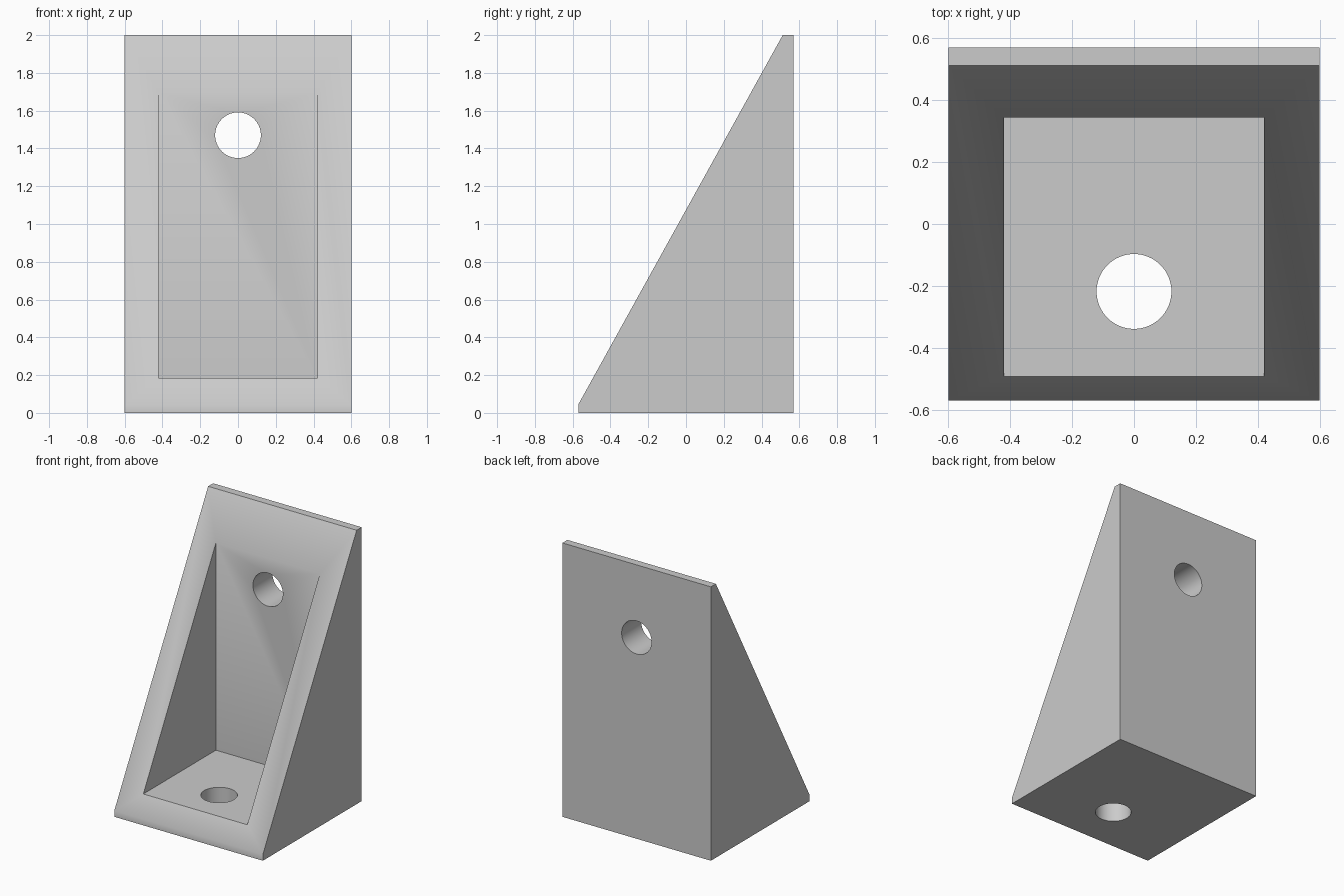
import bpy
import bmesh
from math import radians

cube = bpy.data.objects.get("Cube")
if cube:
    bpy.data.objects.remove(cube, do_unlink=True)

HALF_WIDTH, BACK, FRONT, HEIGHT = 0.60, 0.57, -0.57, 2.0

grey = bpy.data.materials.new("plain grey")
grey.use_nodes = True
colour = (0.6, 0.6, 0.6, 1)
grey.diffuse_color = colour
grey.node_tree.nodes["Principled BSDF"].inputs["Base Color"].default_value = colour


def extrude_profile(name, profile, half_width):
    """Extrude a side profile of (y, z) points symmetrically along x."""
    bm = bmesh.new()
    face = bm.faces.new([bm.verts.new((-half_width, y, z)) for y, z in profile])
    side = bmesh.ops.extrude_face_region(bm, geom=[face])["geom"]
    moved = [v for v in side if isinstance(v, bmesh.types.BMVert)]
    bmesh.ops.translate(bm, verts=moved, vec=(2 * half_width, 0, 0))
    bmesh.ops.recalc_face_normals(bm, faces=bm.faces)
    mesh = bpy.data.meshes.new(name)
    bm.to_mesh(mesh)
    bm.free()
    mesh.materials.append(grey)
    obj = bpy.data.objects.new(name, mesh)
    bpy.context.collection.objects.link(obj)
    return obj


def hole_cutter(name, location, tilt):
    bpy.ops.mesh.primitive_cylinder_add(
        vertices=64, radius=0.121, depth=0.8, location=location, rotation=(tilt, 0, 0))
    obj = bpy.context.object
    obj.name = name
    obj.data.materials.append(grey)
    return obj


def cut(target, cutter):
    mod = target.modifiers.new(cutter.name, 'BOOLEAN')
    mod.operation = 'DIFFERENCE'
    mod.solver = 'EXACT'
    mod.object = cutter
    bpy.context.view_layer.objects.active = target
    bpy.ops.object.modifier_apply(modifier=mod.name)
    bpy.data.objects.remove(cutter, do_unlink=True)


# Wedge-shaped bracket body
bracket = extrude_profile("corner_bracket", [
    (FRONT, 0), (FRONT, 0.045), (0.512, HEIGHT), (BACK, HEIGHT), (BACK, 0)], HALF_WIDTH)

# Pocket between the side walls, floor and back plate
cut(bracket, extrude_profile("pocket_cutter", [
    (-1, 0.185), (0.345, 0.185), (0.345, 2.2), (-1, 2.2)], 0.42))

# Screw holes through the floor and back plate
cut(bracket, hole_cutter("floor_hole_cutter", (0, -0.218, 0), 0))
cut(bracket, hole_cutter("back_hole_cutter", (0, 0.5, 1.47), radians(90)))

# Smooth shading with crisp corners
bpy.ops.object.select_all(action='DESELECT')
bracket.select_set(True)
bpy.context.view_layer.objects.active = bracket
bpy.ops.object.shade_smooth_by_angle(angle=radians(30))
